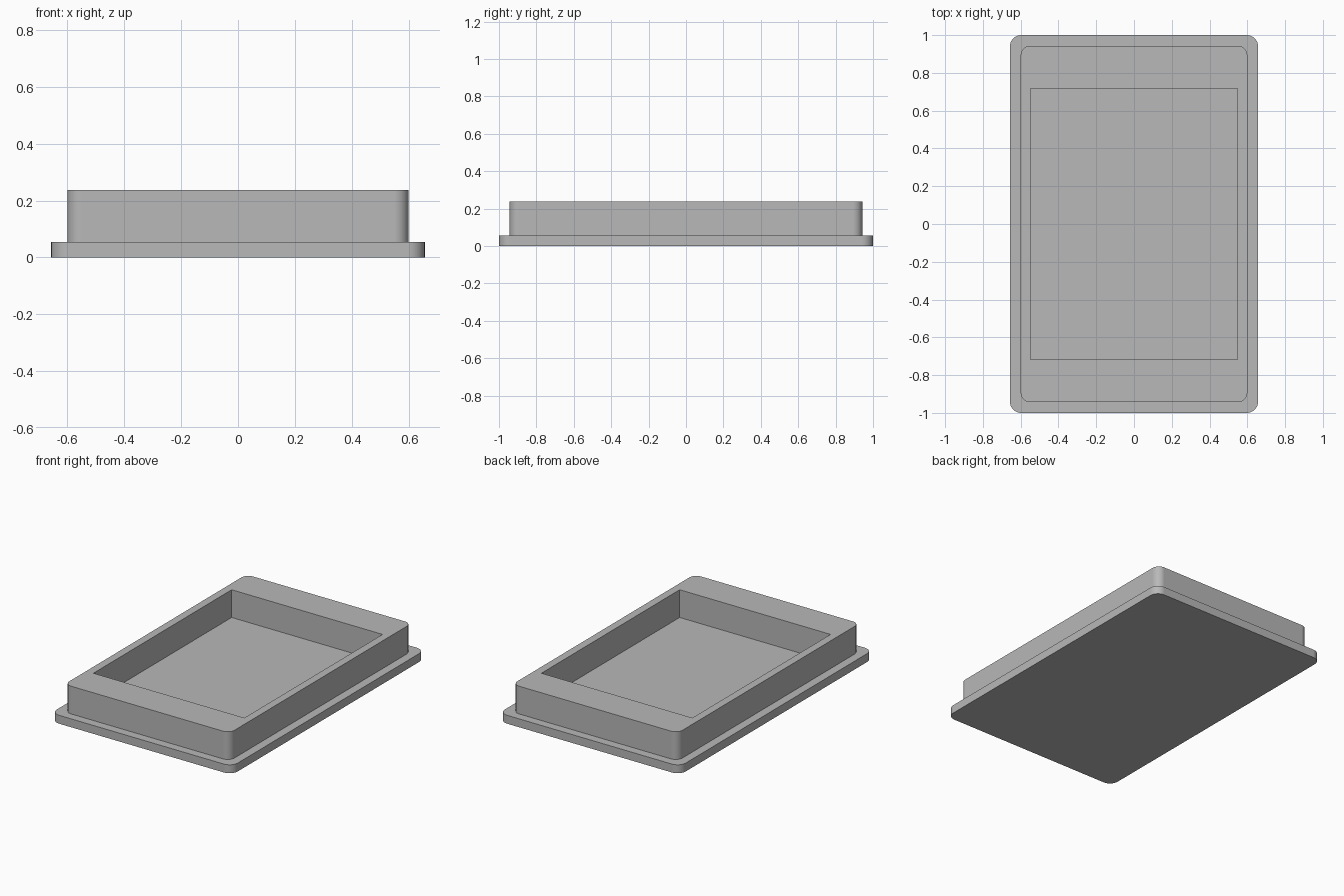
import bpy
import bmesh
from mathutils import Matrix

default = bpy.data.objects.get("Cube")
if default:
    bpy.data.objects.remove(default, do_unlink=True)

GREY = (0.48, 0.48, 0.48, 1.0)
material = bpy.data.materials.new("plain grey")
material.use_nodes = True
material.diffuse_color = GREY
shader = next(n for n in material.node_tree.nodes if n.type == "BSDF_PRINCIPLED")
shader.inputs["Base Color"].default_value = GREY


def block(name, half_x, half_y, bottom, top, radius=0.0):
    """Upright box, with its vertical edges rounded when a radius is given."""
    bm = bmesh.new()
    bmesh.ops.create_cube(bm, size=1.0)
    size = Matrix.Diagonal((2 * half_x, 2 * half_y, top - bottom, 1))
    lift = Matrix.Translation((0, 0, (top + bottom) / 2))
    bm.transform(lift @ size)
    if radius:
        uprights = [e for e in bm.edges
                    if abs(e.verts[0].co.z - e.verts[1].co.z) > 0.001]
        bmesh.ops.bevel(bm, geom=uprights, offset=radius, segments=10,
                        profile=0.5, affect="EDGES")
    bmesh.ops.recalc_face_normals(bm, faces=bm.faces)
    mesh = bpy.data.meshes.new(name)
    bm.to_mesh(mesh)
    bm.free()
    mesh.materials.append(material)
    obj = bpy.data.objects.new(name, mesh)
    bpy.context.collection.objects.link(obj)
    return obj


def combine(target, tool, operation):
    """Apply a boolean to the target, then discard the tool."""
    bpy.context.view_layer.objects.active = target
    mod = target.modifiers.new(operation.lower(), "BOOLEAN")
    mod.operation = operation
    mod.solver = "EXACT"
    mod.object = tool
    bpy.ops.object.modifier_apply(modifier=mod.name)
    bpy.data.objects.remove(tool, do_unlink=True)


PLATE_TOP = 0.055
RIM_TOP = 0.237

# Flanged base plate with a raised body
tray = block("flanged_tray", 0.657, 1.0, 0.0, PLATE_TOP, 0.06)
body = block("raised_body", 0.6, 0.943, PLATE_TOP / 2, RIM_TOP, 0.05)
combine(tray, body, "UNION")

# Square-cornered pocket, down to the level of the flange
pocket = block("pocket_cutter", 0.548, 0.717, PLATE_TOP, RIM_TOP + 0.1)
pocket.hide_render = True
combine(tray, pocket, "DIFFERENCE")

# Smooth round corners, crisp edges and flat large faces
bpy.ops.object.select_all(action="DESELECT")
tray.select_set(True)
bpy.context.view_layer.objects.active = tray
bpy.ops.object.shade_smooth_by_angle()
weighted = tray.modifiers.new("flat_faces", "WEIGHTED_NORMAL")
weighted.keep_sharp = True
